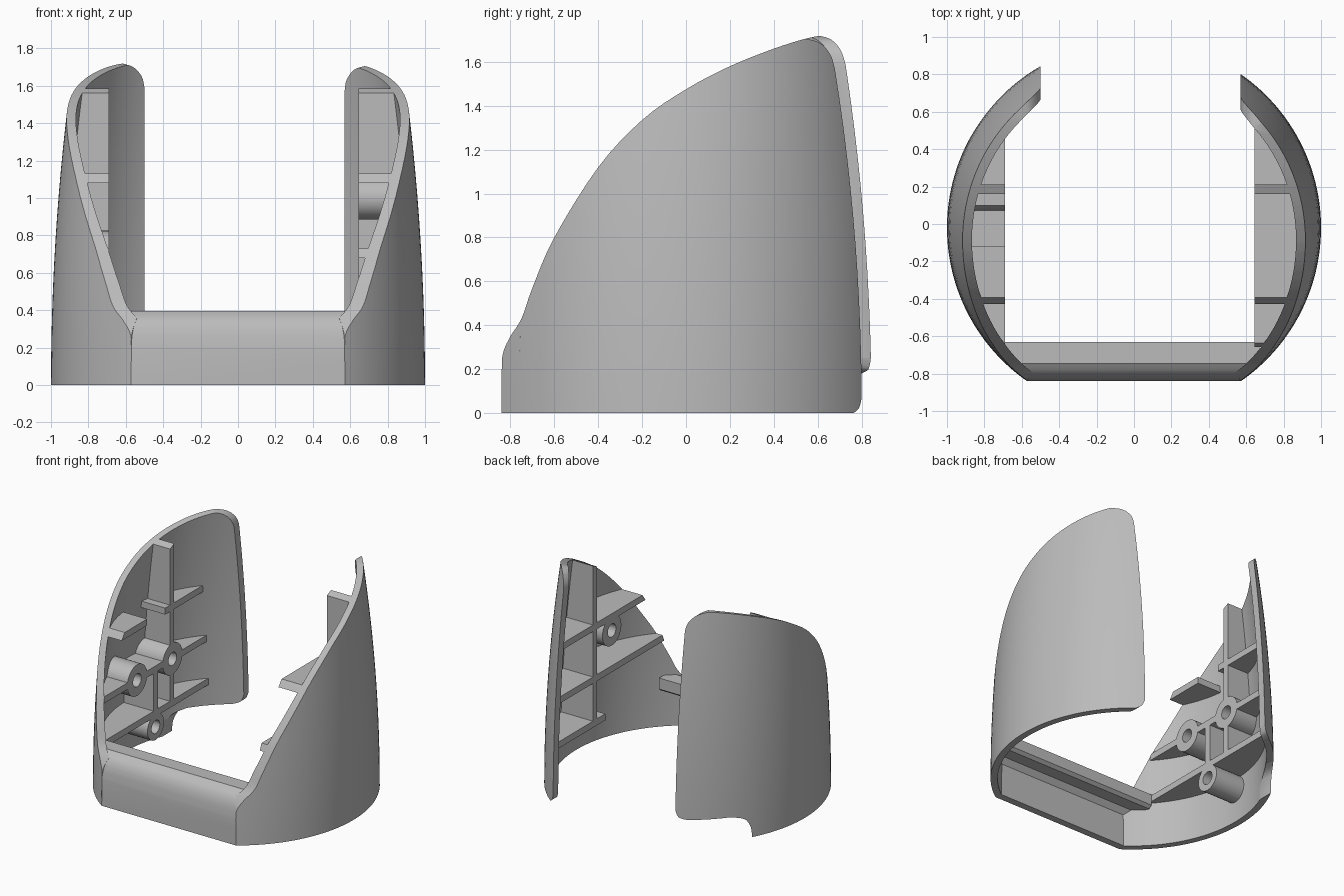
import bpy, bmesh, math
from mathutils import Vector, Matrix

old = bpy.data.objects.get("Cube")
if old:
    bpy.data.objects.remove(old, do_unlink=True)

grey = bpy.data.materials.new("plain_grey")
grey.use_nodes = True
grey.diffuse_color = (0.5, 0.5, 0.5, 1)
grey.node_tree.nodes["Principled BSDF"].inputs["Base Color"].default_value = (0.5, 0.5, 0.5, 1)

CENTRE_Y = -0.02


def make(name, bm):
    bmesh.ops.recalc_face_normals(bm, faces=bm.faces)
    mesh = bpy.data.meshes.new(name)
    bm.to_mesh(mesh)
    bm.free()
    mesh.materials.append(grey)
    obj = bpy.data.objects.new(name, mesh)
    bpy.context.collection.objects.link(obj)
    return obj


def prism(name, profile, axis, start, end):
    """Extrude a flat outline along x ((y, z) points) or y ((x, z) points)."""
    place = (lambda p, t: (t, p[0], p[1])) if axis == "x" else (lambda p, t: (p[0], t, p[1]))
    bm = bmesh.new()
    a = [bm.verts.new(place(p, start)) for p in profile]
    b = [bm.verts.new(place(p, end)) for p in profile]
    bm.faces.new(a)
    bm.faces.new(b[::-1])
    n = len(a)
    for i in range(n):
        bm.faces.new((a[i], a[(i + 1) % n], b[(i + 1) % n], b[i]))
    return make(name, bm)


def box(name, x, y, z):
    return prism(name, [(y[0], z[0]), (y[1], z[0]), (y[1], z[1]), (y[0], z[1])], "x", *x)


def rod(name, x, y, z, radius):
    ring = [math.tau * i / 32 for i in range(32)]
    return prism(name, [(y + radius * math.cos(t), z + radius * math.sin(t)) for t in ring], "x", *x)


def smooth_path(points, steps=4):
    """Round a sparse path with a Catmull-Rom curve."""
    pts = [Vector(p) for p in points]
    pts = [pts[0]] + pts + [pts[-1]]
    path = []
    for a, b, c, d in zip(pts, pts[1:], pts[2:], pts[3:]):
        for i in range(steps):
            t = i / steps
            path.append(0.5 * (2 * b + (c - a) * t + (2 * a - 5 * b + 4 * c - d) * t**2
                               + (3 * b - a - 3 * c + d) * t**3))
    return [tuple(p) for p in path + [pts[-1]]]


def cut(obj, tool, operation):
    mod = obj.modifiers.new("cut", "BOOLEAN")
    mod.operation = operation
    mod.solver = "EXACT"
    mod.object = tool
    bpy.context.view_layer.objects.active = obj
    bpy.ops.object.modifier_apply(modifier=mod.name)


def radius_at(z):
    return 1 - 0.04 * max(z, 0) ** 2


def point(angle, z, inset):
    r = radius_at(z) - inset
    return (r * math.cos(angle), r * math.sin(angle) + CENTRE_Y, z)


LEVELS = [1.8 * i / 14 for i in range(15)]


def core_solid(name, inset):
    """Tapered round solid that bounds everything inside the walls."""
    bm = bmesh.new()
    rings = [[bm.verts.new(point(math.tau * i / 128, z, inset)) for i in range(128)]
             for z in [-0.1] + LEVELS]
    for lo, hi in zip(rings, rings[1:]):
        for i in range(128):
            j = (i + 1) % 128
            bm.faces.new((lo[i], lo[j], hi[j], hi[i]))
    bm.faces.new(rings[0][::-1])
    bm.faces.new(rings[-1])
    return make(name, bm)


def wall(name, side):
    """Curved tapered panel on one side."""
    n = 56
    bm = bmesh.new()
    shells = []
    for inset in (0, 0.05):
        rows = []
        for z in LEVELS:
            row = []
            for i in range(n + 1):
                x, y, h = point(math.radians(-55.1 + 125 * i / n), z, inset)
                row.append(bm.verts.new((side * x, y, h)))
            rows.append(row)
        shells.append(rows)
    out, inn = shells
    m = len(LEVELS) - 1
    for j in range(m):
        for i in range(n):
            for s in shells:
                bm.faces.new((s[j][i], s[j][i + 1], s[j + 1][i + 1], s[j + 1][i]))
        for i in (0, n):
            bm.faces.new((out[j][i], out[j + 1][i], inn[j + 1][i], inn[j][i]))
    for i in range(n):
        for j in (0, m):
            bm.faces.new((out[j][i], out[j][i + 1], inn[j][i + 1], inn[j][i]))
    return make(name, bm)


# Cutters: sweeping rim outline, round core, trimmed back edges
rim = smooth_path([(-0.845, 0.2), (-0.832, 0.28), (-0.8, 0.35), (-0.75, 0.43), (-0.7, 0.57),
                   (-0.6, 0.8), (-0.4, 1.12), (-0.2, 1.335), (0, 1.475), (0.2, 1.58),
                   (0.4, 1.66), (0.55, 1.707), (0.65, 1.725)])
rim_cutter = prism("rim_cutter", [(-0.845, -0.2)] + rim + [(1.3, 1.74), (1.3, -0.2)], "x", -1.5, 1.5)
core_cutter = core_solid("core_cutter", 0.025)
outer_cutter = core_solid("outer_cutter", 0.0)
right_edge = ([(-0.88, -0.3)]
              + smooth_path([(-0.88, 0), (-0.875, 0.08), (-0.85, 0.15), (-0.79, 0.18)])
              + smooth_path([(-0.57, 0.18), (-0.52, 0.2), (-0.5, 0.25)])
              + smooth_path([(-0.5, 1.59), (-0.515, 1.65), (-0.56, 1.7), (-0.63, 1.722)])
              + [(-0.66, 2), (-0.2, 2), (-0.2, -0.3)])
left_edge = ([(0.65, -0.3)]
             + smooth_path([(0.64, -0.01), (0.59, 0.02), (0.57, 0.07)])
             + smooth_path([(0.57, 1.57), (0.58, 1.63), (0.62, 1.685), (0.68, 1.706)])
             + [(0.7, 2), (0.2, 2), (0.2, -0.3)])
right_trim = prism("right_trim", right_edge, "y", 0, 1.4)
left_trim = prism("left_trim", left_edge, "y", 0, 1.4)
cutters = [rim_cutter, core_cutter, outer_cutter, right_trim, left_trim]
parts = []

# Side walls
for name, side, trim in (("right_wall", -1, right_trim), ("left_wall", 1, left_trim)):
    panel = wall(name, side)
    cut(panel, rim_cutter, "INTERSECT")
    cut(panel, trim, "DIFFERENCE")
    parts.append(panel)

# Front crossbar: upright plate and rolled inner lip
section = ([(-0.84, 0)] + smooth_path([(-0.84, 0.2), (-0.826, 0.29), (-0.795, 0.355), (-0.745, 0.395)])
           + [(-0.63, 0.395), (-0.63, 0.31), (-0.655, 0.29), (-0.75, 0.29), (-0.785, 0.25), (-0.785, 0)])
bar = prism("front_crossbar", section, "x", -0.69, 0.67)
cut(bar, outer_cutter, "INTERSECT")
parts.append(bar)

# Inner ribs and screw bosses: ribs as (y range, z range), bosses as (y, z, radius)
HIGH, MID, LOW = (1.08, 1.13), (0.68, 0.73), (0.34, 0.39)
right_ribs = {"upright_rib": ((0.16, 0.21), (0.36, 1.75)),
              "short_upright_rib": ((-0.04, 0.01), (0.27, 0.7)),
              "upper_rib": ((0.1, 0.9), HIGH), "upper_front_rib": ((-0.9, -0.12), HIGH),
              "middle_rib": ((-0.9, 0.9), MID), "lower_rib": ((-0.9, 0.9), LOW)}
left_ribs = {"upright_rib": ((0.16, 0.21), (0.36, 1.75)),
             "upper_rib": ((-0.9, 0.9), HIGH), "middle_rib": ((-0.9, 0.9), MID),
             "lower_rib": ((0.06, 0.9), LOW)}
right_bosses = [(-0.24, 0.705, 0.12), (0.19, 0.705, 0.12), (-0.015, 0.26, 0.1)]
left_bosses = [(-0.02, 1.0, 0.115)]

for label, side, face, ribs, bosses in (("right", -1, 0.69, right_ribs, right_bosses),
                                        ("left", 1, 0.645, left_ribs, left_bosses)):
    span = sorted((side * face, side * 1.2))
    hole_span = sorted((side * (face - 0.1), side * (face + 0.2)))
    holes = [rod("hole_cutter", hole_span, y, z, 0.05) for y, z, r in bosses]
    cutters += holes
    group = [box(f"{label}_{n}", span, y, z) for n, (y, z) in ribs.items()]
    group += [rod(f"{label}_screw_boss", span, y, z, r) for y, z, r in bosses]
    for piece in group:
        cut(piece, core_cutter, "INTERSECT")
        cut(piece, rim_cutter, "INTERSECT")
        for hole in holes:
            cut(piece, hole, "DIFFERENCE")
    parts += group

for tool in cutters:
    bpy.data.objects.remove(tool, do_unlink=True)

# Smooth curved faces, keep edges sharp
bpy.ops.object.select_all(action="DESELECT")
for part in parts:
    part.select_set(True)
bpy.context.view_layer.objects.active = parts[0]
bpy.ops.object.shade_smooth_by_angle(angle=math.radians(30))
